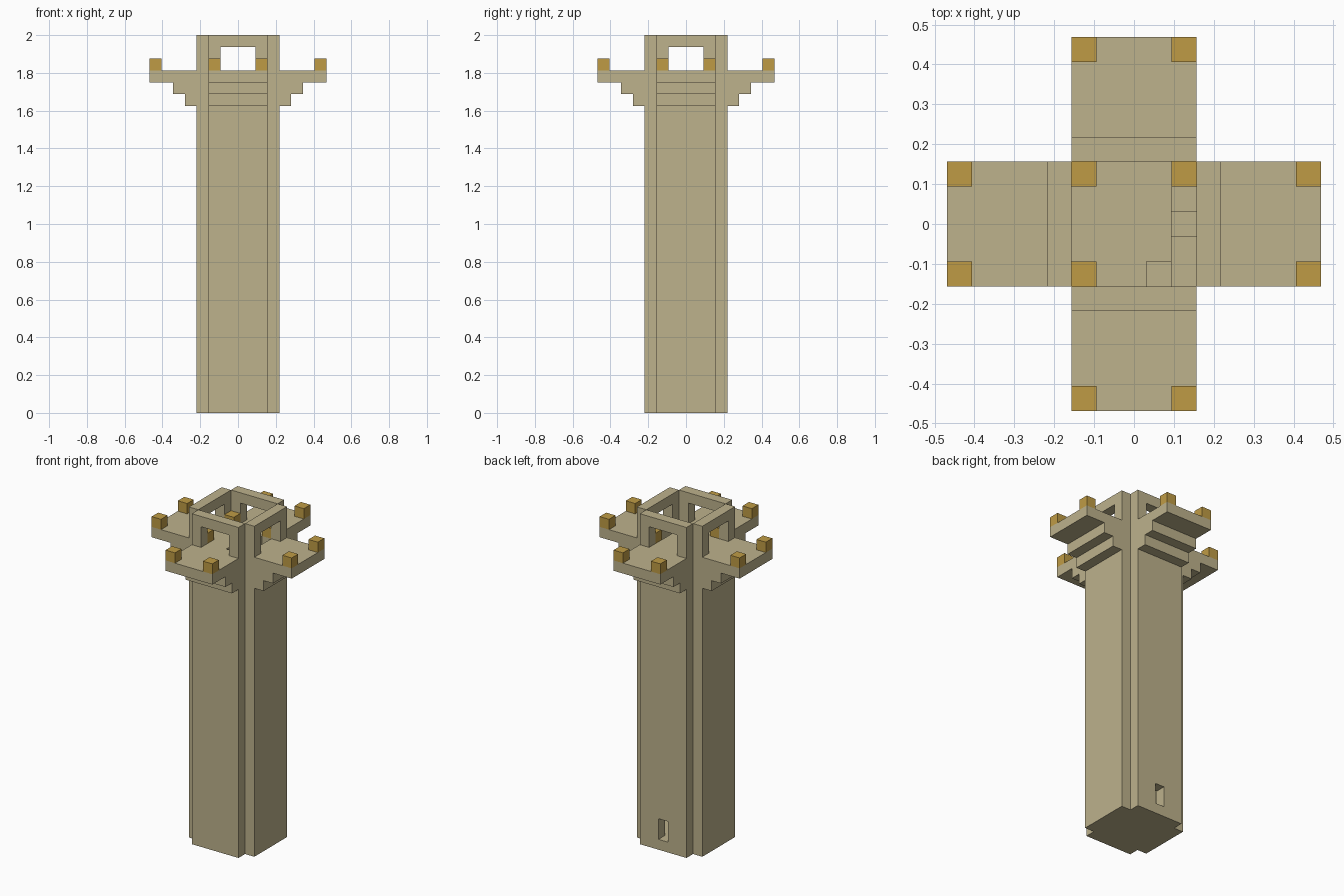
import bpy, bmesh
from math import radians
from mathutils import Matrix, Vector

U = 0.0625  # one building block

cube = bpy.data.objects.get("Cube")
if cube:
    bpy.data.objects.remove(cube, do_unlink=True)


def make_material(name, colour):
    mat = bpy.data.materials.new(name)
    mat.use_nodes = True
    mat.diffuse_color = colour
    mat.node_tree.nodes["Principled BSDF"].inputs["Base Color"].default_value = colour
    return mat


stone = make_material("sandstone", (0.51, 0.445, 0.262, 1))
gold = make_material("lamp_gold", (0.52, 0.33, 0.06, 1))


def finish(name, bm, mat, turn=0):
    """Scale blocks to units, turn about the tower axis and link."""
    bmesh.ops.recalc_face_normals(bm, faces=bm.faces)
    bm.transform(Matrix.Rotation(radians(turn), 4, "Z") @ Matrix.Scale(U, 4))
    mesh = bpy.data.meshes.new(name)
    bm.to_mesh(mesh)
    bm.free()
    mesh.materials.append(mat)
    obj = bpy.data.objects.new(name, mesh)
    bpy.context.collection.objects.link(obj)
    return obj


def box(name, lo, hi, mat=stone, turn=0):
    bm = bmesh.new()
    lo, hi = Vector(lo), Vector(hi)
    place = Matrix.Translation((lo + hi) / 2) @ Matrix.Diagonal((*(hi - lo), 1))
    bmesh.ops.create_cube(bm, size=1, matrix=place)
    return finish(name, bm, mat, turn)


def block(name, x, y, top, mat=stone, turn=0):
    return box(name, (x - 0.5, y - 0.5, top - 1), (x + 0.5, y + 0.5, top), mat, turn)


def cut(target, cutter):
    cutter.hide_render = True
    mod = target.modifiers.new("opening", "BOOLEAN")
    mod.operation, mod.solver, mod.object = "DIFFERENCE", "EXACT", cutter
    bpy.context.view_layer.objects.active = target
    bpy.ops.object.modifier_apply(modifier=mod.name)
    bpy.data.objects.remove(cutter, do_unlink=True)


def prism(name, profile, half_width, turn):
    """Extrude a (y, z) profile across x."""
    bm = bmesh.new()
    face = bm.faces.new([bm.verts.new((-half_width, y, z)) for y, z in profile])
    side = bmesh.ops.extrude_face_region(bm, geom=[face])["geom"]
    verts = [v for v in side if isinstance(v, bmesh.types.BMVert)]
    bmesh.ops.translate(bm, verts=verts, vec=(2 * half_width, 0, 0))
    return finish(name, bm, stone, turn)


# Four walls with lookout windows, stepped balconies and corner lamps
bracket = [(-3.5, 26), (-4.5, 26), (-4.5, 27), (-5.5, 27), (-5.5, 28),
           (-7.5, 28), (-7.5, 29), (-3.5, 29)]
for i, side in enumerate(("front", "left", "back", "right")):
    turn = 90 * i
    wall = box(side + "_wall", (-2.5, -3.5, 0), (2.5, -2.5, 32), turn=turn)
    cut(wall, box("window_cutter", (-1.5, -4, 29), (1.5, -2, 31), turn=turn))
    if side == "back":
        cut(wall, box("door_cutter", (-0.5, -4, 1), (0.5, -2, 3), turn=turn))
    prism(side + "_balcony", bracket, 2.5, turn)
    for x in (-2, 2):
        block(side + "_balcony_lamp", x, -7, 30, gold, turn)

# Ground floor and lookout floor, open above the stairwell
box("ground_floor", (-2.5, -2.5, 0), (2.5, 2.5, 1))
box("lookout_floor_main", (-2.5, -1.5, 28), (1.5, 2.5, 29))
box("lookout_floor_front", (-2.5, -2.5, 28), (0.5, -1.5, 29))
box("lookout_floor_corner", (1.5, 1.5, 28), (2.5, 2.5, 29))
for x, y in ((-2, -2), (-2, 2), (2, 2)):
    block("lookout_lamp", x, y, 30, gold)

# Spiral stair winding down along the walls, with a level landing at each corner
x, y, dx, dy, top = 2, 1, 0, -1, 28
while top > 1:
    block("stair_step", x, y, top)
    x, y = x + dx, y + dy
    if abs(x) == 2 and abs(y) == 2:
        dx, dy = dy, -dx
    else:
        top -= 1
